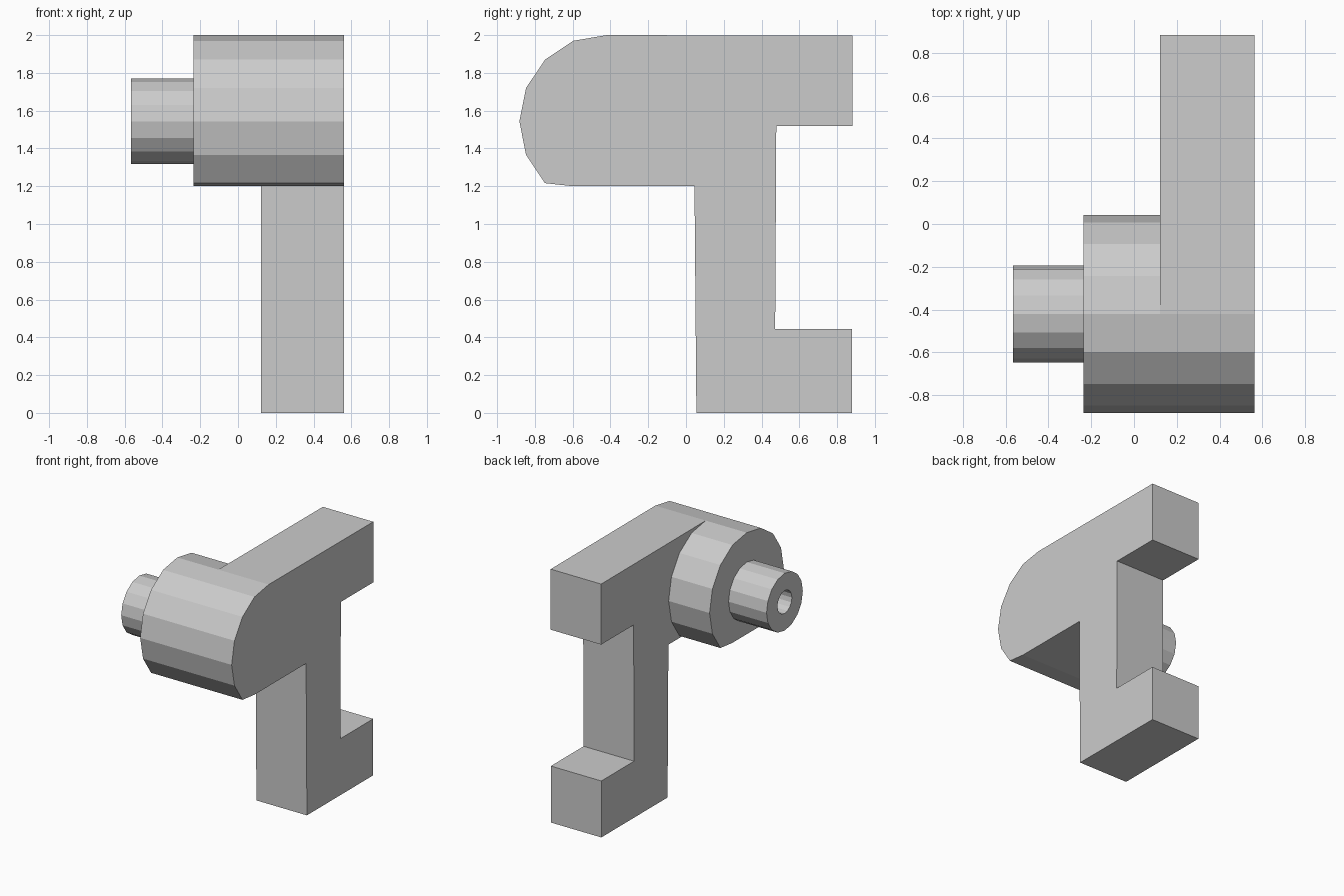
import bpy
import bmesh
import math

cube = bpy.data.objects.get("Cube")
if cube:
    bpy.data.objects.remove(cube, do_unlink=True)

grey = bpy.data.materials.new("plain grey")
grey.use_nodes = True
colour = (0.6, 0.6, 0.6, 1)
grey.diffuse_color = colour
grey.node_tree.nodes["Principled BSDF"].inputs["Base Color"].default_value = colour

# Shared axis of the barrel and pin, running along x
AXIS_Y, AXIS_Z = -0.42, 1.543
SIDES = 16
FLAT_BOTTOM, TOP = 1.2, 2.0


def arc(radius, first=0, last=SIDES - 1):
    """Points (y, z) of a round section, levelled off at top and bottom."""
    points = []
    for i in range(first, last + 1):
        a = 2 * math.pi * i / SIDES
        z = AXIS_Z + radius * math.sin(a)
        points.append((AXIS_Y + radius * math.cos(a), min(TOP, max(FLAT_BOTTOM, z))))
    return points


def build(name, rings, cap_start=False, cap_end=False):
    """Skin between a list of (x, section) rings, with optional end caps."""
    bm = bmesh.new()
    loops = [[bm.verts.new((x, y, z)) for y, z in section] for x, section in rings]
    for a, b in zip(loops, loops[1:]):
        for i in range(len(a)):
            j = (i + 1) % len(a)
            bm.faces.new((a[i], b[i], b[j], a[j]))
    if cap_start:
        bm.faces.new(loops[0])
    if cap_end:
        bm.faces.new(loops[-1][::-1])
    bmesh.ops.recalc_face_normals(bm, faces=bm.faces)
    # Open shells: make sure the first wall faces away from the axis
    bm.faces.ensure_lookup_table()
    wall = bm.faces[0]
    offset = wall.calc_center_median()
    if wall.normal.y * (offset.y - AXIS_Y) + wall.normal.z * (offset.z - AXIS_Z) < 0:
        bmesh.ops.reverse_faces(bm, faces=bm.faces)
    mesh = bpy.data.meshes.new(name)
    bm.to_mesh(mesh)
    bm.free()
    mesh.materials.append(grey)
    obj = bpy.data.objects.new(name, mesh)
    bpy.context.collection.objects.link(obj)
    return obj


# Bracket: rounded nose, upper arm, post and foot in one side profile
nose = arc(0.462, SIDES // 4, SIDES * 3 // 4)
outline = nose + [(0.045, 1.2), (0.055, 0), (0.88, 0), (0.88, 0.445),
                  (0.472, 0.445), (0.478, 1.52), (0.882, 1.52), (0.882, 1.997)]
build("bracket", [(0.122, outline), (0.562, outline)], True, True)

# Barrel: flat-bottomed boss on the side of the bracket
barrel = arc(0.462)
build("barrel", [(-0.235, barrel), (0.122, barrel)], cap_start=True)

# Pin: hollow-ended stub on the barrel
outer, bore = arc(0.226), arc(0.09)
build("pin", [(-0.235, outer), (-0.566, outer), (-0.566, bore), (-0.235, bore)])
